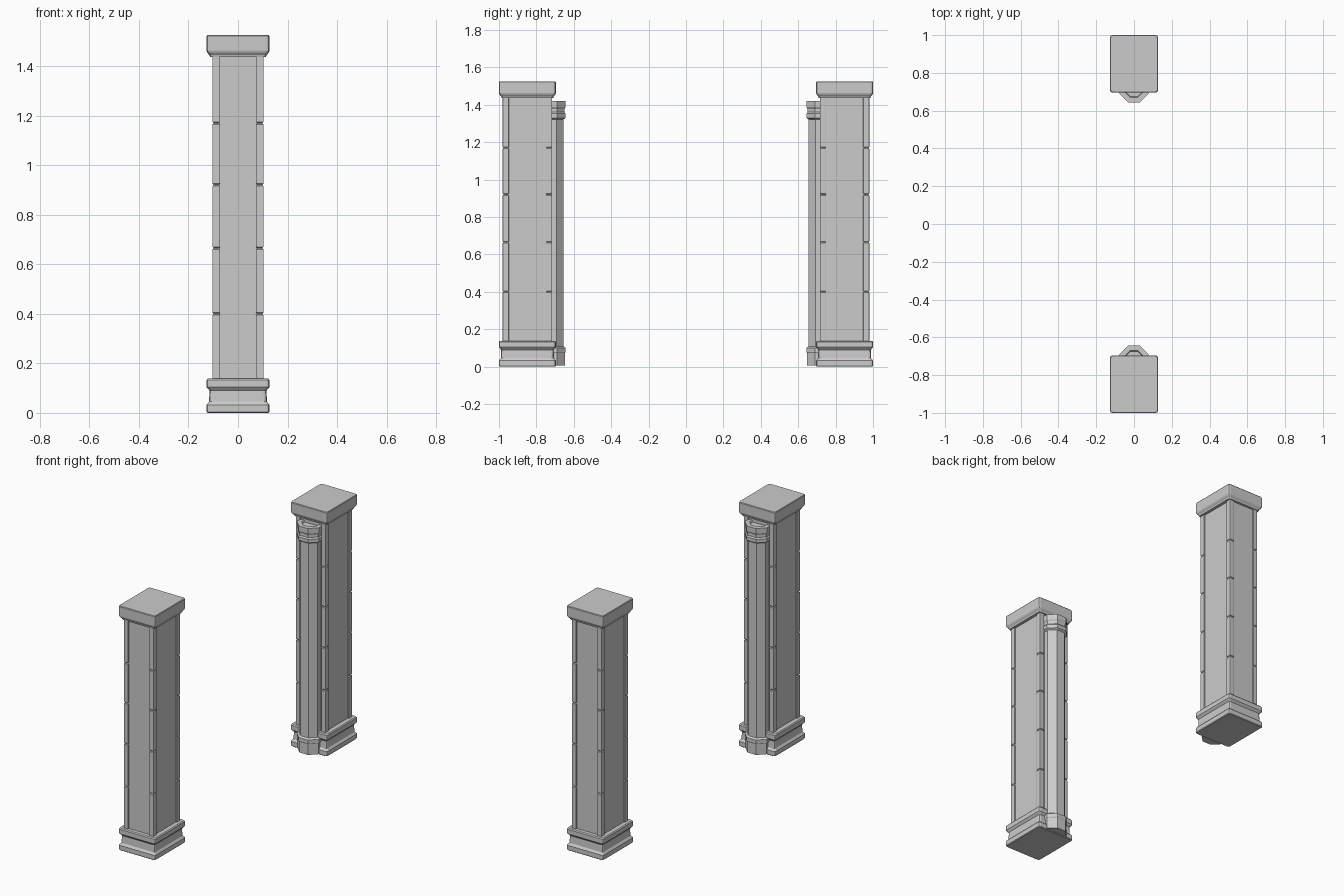
import bpy, bmesh, math

if "Cube" in bpy.data.objects:
    bpy.data.objects.remove(bpy.data.objects["Cube"])

CY = -0.848  # centre of the front pillar; the other one is mirrored


def loft(bm, rings):
    """Skin a list of closed rings and cap both ends."""
    vs = [[bm.verts.new(p) for p in r] for r in rings]
    n = len(vs[0])
    for a, b in zip(vs, vs[1:]):
        for i in range(n):
            j = (i + 1) % n
            bm.faces.new((a[i], a[j], b[j], b[i]))
    bm.faces.new(vs[0][::-1])
    bm.faces.new(vs[-1])


def rect(hx, hy, z, c, cx=0, cy=CY):
    """Rectangle ring with two-segment rounded corners."""
    pts = []
    for sx, sy, a0 in ((1, 1, 0), (-1, 1, 90), (-1, -1, 180), (1, -1, 270)):
        for k in range(3):
            a = math.radians(a0 + 45 * k)
            pts.append((cx + sx * (hx - c) + c * math.cos(a),
                        cy + sy * (hy - c) + c * math.sin(a), z))
    return pts


def octagon(apothem, z, cy):
    r = apothem / math.cos(math.pi / 8)
    return [(r * math.cos(math.pi * (2 * k + 1) / 8),
             cy + r * math.sin(math.pi * (2 * k + 1) / 8), z) for k in range(8)]


def finish(name, bm):
    bmesh.ops.recalc_face_normals(bm, faces=bm.faces)
    me = bpy.data.meshes.new(name)
    bm.to_mesh(me)
    bm.free()
    ob = bpy.data.objects.new(name, me)
    bpy.context.collection.objects.link(ob)
    m = ob.modifiers.new("Mirror", 'MIRROR')  # opposite pillar
    m.use_axis = (False, True, False)
    return ob


def moulding(name, profile, c=0.012):
    bm = bmesh.new()
    loft(bm, [rect(0.127 - d, 0.152 - d, z, c) for d, z in profile])
    return finish(name, bm)


# Plinth with recessed waist
moulding("pillar_base", [(0.004, 0), (0, 0.004), (0, 0.032), (0.004, 0.037),
                         (0.010, 0.045), (0.012, 0.090), (0.004, 0.099),
                         (0, 0.104), (0, 0.132), (0.005, 0.138)])
# Cap slab with tapered underside
moulding("pillar_cap", [(0.014, 1.436), (0.012, 1.444), (0.004, 1.453),
                        (0.001, 1.459), (0, 1.463), (0, 1.521), (0.003, 1.525)])

# Recessed shaft panels
bm = bmesh.new()
loft(bm, [rect(0.095, 0.124, z, 0.005) for z in (0.13, 1.445)])
finish("shaft_core", bm)

# Raised corner strips, notched at the block joints
bm = bmesh.new()
joints = [0.13, 0.40, 0.665, 0.92, 1.17, 1.445]
for sx in (-1, 1):
    for sy in (-1, 1):
        rings = []
        for a, b in zip(joints, joints[1:]):
            for d, z in ((0.004, a + 0.001), (0, a + 0.005),
                         (0, b - 0.005), (0.004, b - 0.001)):
                rings.append(rect(0.0155 - d, 0.0165 - d, z, 0.003,
                                  sx * 0.0875, CY + sy * 0.1155))
        loft(bm, rings)
finish("corner_strips", bm)

# Engaged octagonal column on the inner face
bm = bmesh.new()
profile = [(0.072, 0.005), (0.072, 0.072), (0.076, 0.078), (0.076, 0.100),
           (0.065, 0.108), (0.065, 1.322), (0.076, 1.330), (0.076, 1.352),
           (0.070, 1.360), (0.070, 1.378), (0.076, 1.388), (0.076, 1.420),
           (0.050, 1.420), (0.045, 1.410)]
loft(bm, [octagon(r, z, -0.720) for r, z in profile])
finish("half_column", bm)
